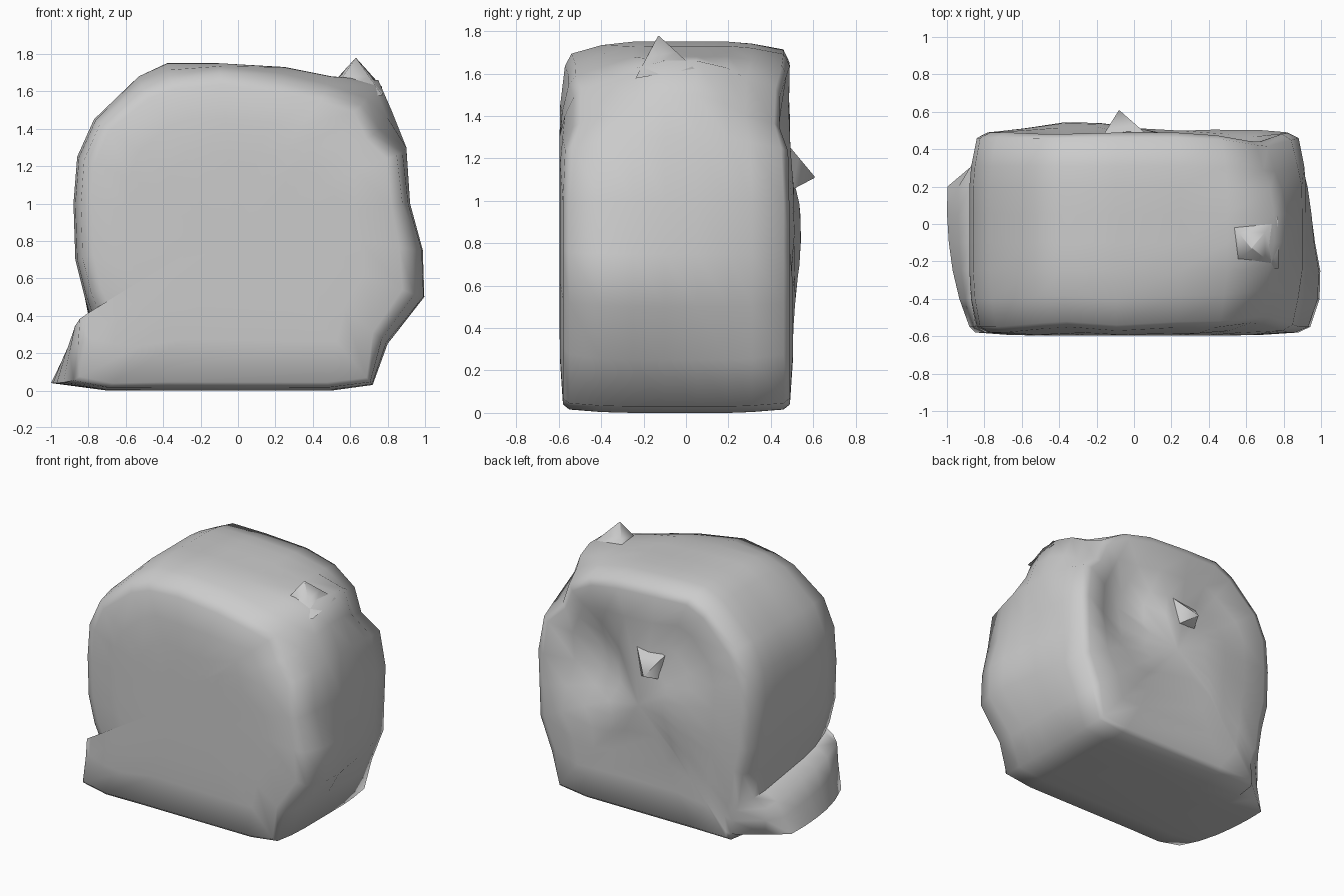
import bpy, bmesh, math
from mathutils import Vector

if "Cube" in bpy.data.objects:
    bpy.data.objects.remove(bpy.data.objects["Cube"], do_unlink=True)

colour = (0.6, 0.6, 0.6, 1)
grey = bpy.data.materials.new("plain grey")
grey.use_nodes = True
grey.diffuse_color = colour
grey.node_tree.nodes["Principled BSDF"].inputs["Base Color"].default_value = colour


def pull(bm, centre, move, radius=0.4):
    """Drag a soft round region of the surface."""
    for v in bm.verts:
        distance = (v.co - Vector(centre)).length / radius
        if distance < 1:
            v.co += Vector(move) * (1 - distance ** 2) ** 2


def skin(rings):
    """Join closed rings with quads and close both ends with fans."""
    bm = bmesh.new()
    loops = [[bm.verts.new(point) for point in ring] for ring in rings]
    for a, b in zip(loops, loops[1:]):
        for i in range(len(a)):
            j = (i + 1) % len(a)
            bm.faces.new((a[i], a[j], b[j], b[i]))
    for loop in (loops[0], loops[-1]):
        bmesh.ops.poke(bm, faces=[bm.faces.new(loop)])
    return bm


def finish(name, bm):
    """Turn the surface into a smooth shaded object."""
    bmesh.ops.recalc_face_normals(bm, faces=bm.faces)
    mesh = bpy.data.meshes.new(name)
    bm.to_mesh(mesh)
    bm.free()
    mesh.materials.append(grey)
    obj = bpy.data.objects.new(name, mesh)
    bpy.context.collection.objects.link(obj)
    bpy.ops.object.select_all(action='DESELECT')
    obj.select_set(True)
    bpy.context.view_layer.objects.active = obj
    bpy.ops.object.shade_smooth_by_angle(angle=math.radians(70))


def spur(name, root, tip, radius):
    """A blunt four-sided point growing from root to tip."""
    root, tip = Vector(root), Vector(tip)
    axis = (tip - root).normalized()
    side = axis.orthogonal().normalized()
    across = axis.cross(side)
    base = [root + (side * math.cos(a) + across * math.sin(a)) * radius
            for a in (math.pi * quarter / 2 for quarter in range(4))]
    finish(name, skin([[p.lerp(tip, t) for p in base] for t in (0, 0.5, 0.98)]))


# Main lump: rounded outline, clockwise from above the side lip to the base
outline = [(-0.82, 0.5), (-0.87, 0.7), (-0.88, 1), (-0.86, 1.25), (-0.77, 1.45),
           (-0.53, 1.68), (-0.38, 1.75), (-0.1, 1.75), (0.25, 1.73), (0.5, 1.68),
           (0.75, 1.66), (0.82, 1.5), (0.9, 1.3), (0.92, 1), (0.95, 0.75),
           (0.95, 0.5), (0.8, 0.25), (0.72, 0.03), (0.5, 0), (-0.4, 0), (-0.7, 0)]
centre = Vector((0, 0.9))


def section(y, inset):
    """Cross-section at depth y, with the lip fading out towards the back."""
    foot = max(0.7, 1 - (y - 0.1) ** 2 / 4 - 2 * max(0, y - 0.25))
    reach = min(0.88, foot + 0.05)
    top = 0.28 - 0.15 * y
    lip = [(-foot, 0.04), (-(foot + reach) / 2, top * 0.6), (-reach, top), (-0.78, top + 0.05)]
    ring = []
    for point in lip + outline:
        out = Vector(point) - centre
        # The flat base stays broad right up to both ends
        amount = inset / 2 if point[1] < 0.1 and inset < 0.2 else inset
        q = centre + out * (1 - amount / out.length)
        ring.append((q.x, y, q.y))
    return ring


# Both faces are gently domed: the further in, the further out they stand
insets = [0.7, 0.5, 0.3, 0.1, 0.04, 0.01]
front = [section(0.002 / inset - 0.6, inset) for inset in insets]
middle = [section(y, 0) for y in (-0.25, -0.1, 0.05, 0.2)]
back = [section(0.51 - 0.002 / inset, inset) for inset in reversed(insets)]
lump = skin(front + middle + back)

# Sunken corners and edges around the top
pull(lump, (0.75, -0.5, 1.55), (-0.07, 0.06, -0.12))
pull(lump, (0.8, 0.45, 1.55), (-0.08, -0.04, -0.12))
for x in (-0.35, 0.3):
    pull(lump, (x, -0.6, 1.7), (0, 0.03, -0.05))
# Side bulge in front, flatter behind
pull(lump, (0.95, -0.35, 0.6), (0.06, 0, 0))
pull(lump, (0.95, 0.4, 0.6), (-0.06, 0, 0))
# Hollow and uneven swells in the back
pull(lump, (0.45, 0.5, 1), (0, -0.15, 0))
pull(lump, (0.4, 0.5, 1.3), (0, -0.07, 0))
pull(lump, (-0.3, 0.5, 1.35), (0, -0.05, 0))
pull(lump, (-0.3, 0.5, 0.85), (0, 0.04, 0))
pull(lump, (0.1, 0.5, 0.4), (0, -0.04, 0))
# Rest the base on the ground
for v in lump.verts:
    v.co.z = max(v.co.z, 0)
finish("main_lump", lump)

# Pointed spurs: one standing out beside the hollow, one on top
spur("back_spur", (-0.05, 0.4, 1.15), (-0.08, 0.61, 1.11), 0.22)
spur("top_spur", (0.63, -0.1, 1.6), (0.63, -0.13, 1.78), 0.2)
